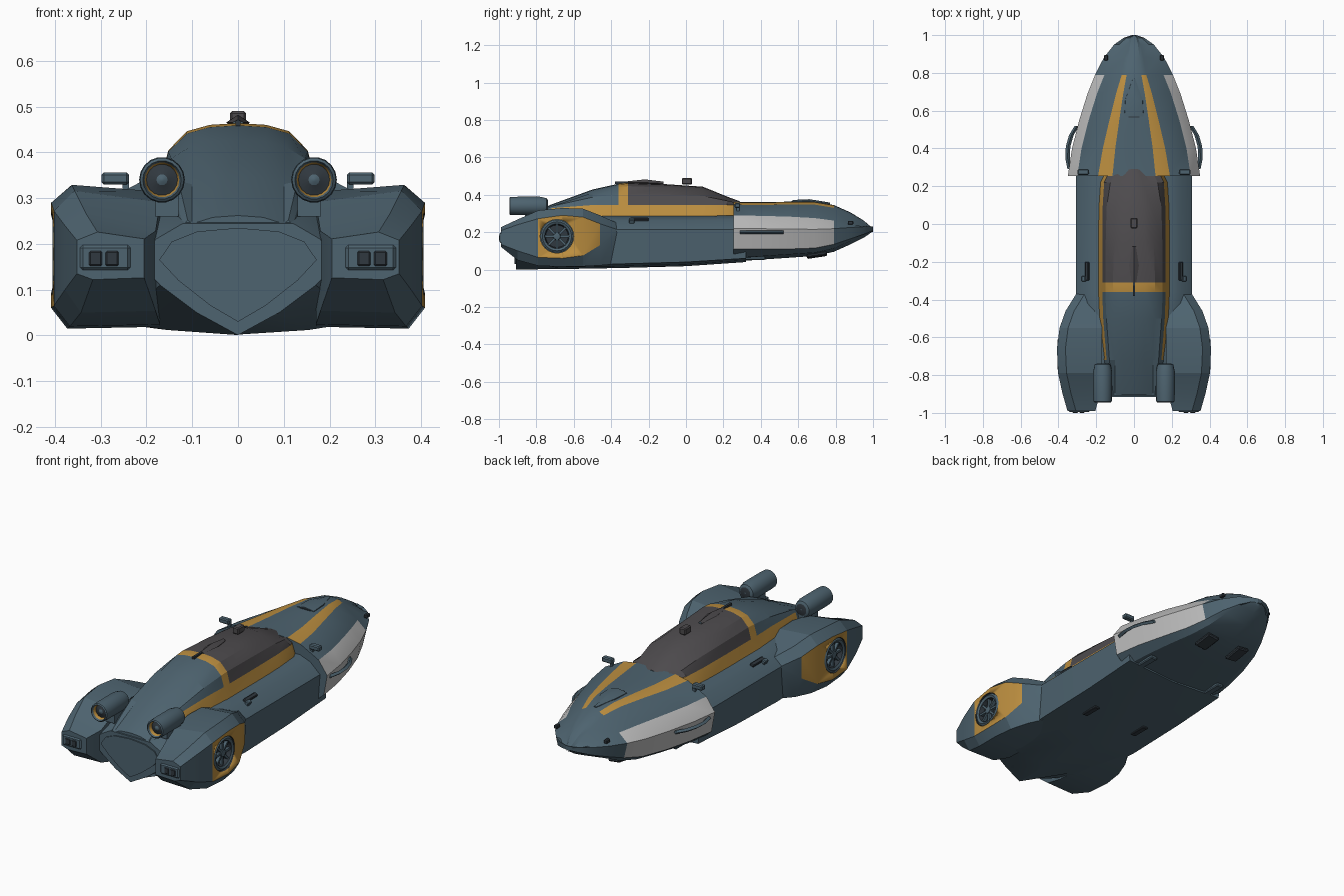
import bpy, bmesh
from math import cos, sin, pi, radians
from mathutils import Matrix, Vector, Euler

if "Cube" in bpy.data.objects:
    bpy.data.objects.remove(bpy.data.objects["Cube"])

def material(name, rgb):
    m = bpy.data.materials.new(name)
    m.diffuse_color = (*rgb, 1)
    m.use_nodes = True
    m.node_tree.nodes["Principled BSDF"].inputs["Base Color"].default_value = m.diffuse_color
    return m

MATS = [material("slate_paint", (0.075, 0.125, 0.16)), material("amber_paint", (0.50, 0.27, 0.05)),
        material("pale_panel", (0.50, 0.50, 0.50)), material("dark_glass", (0.075, 0.07, 0.075)),
        material("dark_metal", (0.03, 0.04, 0.05))]
SLATE, AMBER, PALE, GLASS, METAL = range(5)

def finish(name, bm, angle=25):
    bmesh.ops.recalc_face_normals(bm, faces=bm.faces)
    me = bpy.data.meshes.new(name)
    bm.to_mesh(me)
    bm.free()
    for m in MATS:
        me.materials.append(m)
    ob = bpy.data.objects.new(name, me)
    bpy.context.collection.objects.link(ob)
    bpy.ops.object.select_all(action='DESELECT')
    ob.select_set(True)
    bpy.context.view_layer.objects.active = ob
    bpy.ops.object.shade_smooth_by_angle(angle=radians(angle))
    return ob

def loft(name, secs, pick=lambda i, j: SLATE, sym=True, angle=25):
    """Skin cross-sections (y, [(x, z)...]); sym mirrors each half section into a ring."""
    bm = bmesh.new()
    n = len(secs[0][1])
    rings = []
    for y, half in secs:
        pts = half + [(-x, z) for x, z in half[-2:0:-1]] if sym else half
        rings.append([bm.verts.new((x, y, z)) for x, z in pts])
    k = len(rings[0])
    for i in range(len(rings) - 1):
        a, b = rings[i], rings[i + 1]
        for t in range(k):
            u = (t + 1) % k
            f = bm.faces.new((a[t], a[u], b[u], b[t]))
            j = t if not sym or t < n - 1 else 2 * n - 3 - t
            f.material_index = pick(i, j)
    bm.faces.new(rings[0])
    bm.faces.new(rings[-1])
    return finish(name, bm, angle)

def lathe(name, profile, centre, axis, mats, sides=18):
    """Revolve (radius, offset) points about the x or y axis."""
    bm = bmesh.new()
    rings = []
    for r, t in profile:
        ring = []
        for s in range(sides):
            c, d = r * cos(2 * pi * s / sides), r * sin(2 * pi * s / sides)
            ring.append(bm.verts.new(Vector(centre) + Vector((t, c, d) if axis == 'x' else (c, t, d))))
        rings.append(ring)
    for i in range(len(rings) - 1):
        for s in range(sides):
            u = (s + 1) % sides
            f = bm.faces.new((rings[i][s], rings[i][u], rings[i + 1][u], rings[i + 1][s]))
            f.material_index = mats[i]
    bm.faces.new(rings[0])
    bm.faces.new(rings[-1])
    return finish(name, bm, 35)

def box(name, loc, size, mat=SLATE, rot=(0, 0, 0), bevel=0.0):
    bm = bmesh.new()
    M = Matrix.Translation(loc) @ Euler(rot).to_matrix().to_4x4() @ Matrix.Diagonal((*size, 1))
    bmesh.ops.create_cube(bm, size=1, matrix=M)
    if bevel:
        bmesh.ops.bevel(bm, geom=bm.edges[:], offset=bevel, segments=1, affect='EDGES')
    for f in bm.faces:
        f.material_index = mat
    return finish(name, bm)

# Main hull tub with sloping shoulders, slab sides and shallow keel
def tub(y, zt, a, b, w, zl, zb):
    return (y, [(0, zt), (a, zt), (b, zt - .022), (w, .215), (w - .012, zl), (w * .55, zb + .01), (0, zb)])
loft("hull", [
    (-.91, [(0, .245), (.12, .245), (.18, .21), (.21, .15), (.17, .11), (.09, .05), (0, .001)]),
    tub(-.70, .30, .15, .22, .28, .03, .002), tub(-.36, .285, .19, .25, .308, .03, .008),
    tub(0, .285, .19, .25, .308, .04, .018), tub(.32, .29, .19, .25, .308, .06, .04)])

# Nose shell with flared rear edge and pale side panels
def nose(y, w, zt, a, zs, zl, zb):
    e = min(.05, w * .25)
    return (y, [(0, zt), (a * .6, zt - .002), (a, zt - .015), (w - e, zs), (w, (zs + zl) / 2 + .02),
                (w - e * .4, zl), (w * .78, zb + .018), (0, zb)])
def nose_paint(i, j):
    if j in (3, 4) and i < 4:
        return PALE
    return AMBER if j == 1 and i < 4 else SLATE
loft("nose_shell", [
    nose(.255, .35, .362, .19, .29, .11, .043), nose(.40, .328, .36, .165, .287, .11, .053),
    nose(.55, .29, .363, .13, .283, .11, .063), nose(.69, .246, .362, .095, .275, .115, .073),
    nose(.79, .206, .345, .065, .262, .135, .095), nose(.88, .16, .305, .05, .245, .165, .135),
    nose(.95, .105, .262, .035, .23, .188, .170), nose(.985, .055, .232, .02, .218, .202, .194),
    nose(1.0, .012, .214, .005, .212, .208, .205)], nose_paint)

# Cabin with wraparound glass, amber rails and sloping rear deck
def cabin(y, zt, a, b, c):
    zc = min(.345, zt - .02)
    return (y, [(0, zt), (a * .55, zt - .004), (a, zt - .018), (b, zc + .5 * (zt - zc)), (c, zc),
                (c + .025, zc - .075), (0, zc - .09)])
def cabin_paint(i, j):
    if j == 4:
        return AMBER if i < 7 else SLATE
    if i == 4:
        return AMBER if j < 4 else SLATE
    return GLASS if i < 4 and j < 4 else SLATE
loft("cabin", [cabin(.29, .364, .05, .09, .125), cabin(.22, .39, .08, .125, .158),
    cabin(.09, .443, .098, .145, .166), cabin(-.1, .456, .105, .15, .168),
    cabin(-.31, .464, .112, .152, .168), cabin(-.36, .459, .112, .152, .168),
    cabin(-.50, .428, .108, .146, .163), cabin(-.72, .348, .10, .13, .145),
    cabin(-.905, .262, .10, .11, .12)], cabin_paint)

# Roof fittings
box("roof_box", (0, .005, .472), (.036, .055, .036), GLASS, bevel=.005)
loft("roof_fin", [(-.31, [(0, .472), (.012, .465), (0, .45)]), (-.22, [(0, .482), (.026, .465), (0, .45)]),
    (-.12, [(0, .47), (.010, .46), (0, .44)])], lambda i, j: GLASS)
box("roof_antenna", (0, -.345, .464), (.012, .07, .012), METAL)

# Hood scoop and its recessed mouth
loft("hood_scoop", [(.57, [(0, .372), (.05, .364), (.055, .34), (0, .335)]),
    (.66, [(0, .376), (.045, .366), (.05, .34), (0, .335)]),
    (.77, [(0, .358), (.006, .352), (.006, .33), (0, .325)])])
box("scoop_mouth", (0, .568, .36), (.06, .006, .012), METAL)

# Tail shield plate
loft("tail_plate", [(y, [(0, .235), (.09, .227), (.145, .205), (.172, .165), (.13, .12), (.06, .065), (0, .03)])
    for y in (-.916, -.90)])

for s, side in ((1, "right"), (-1, "left")):
    # Rear fender, lofted then cut for the wheel
    def fend(y, xi, xo, zt, zu, zl, zb, drop=.015):
        return (y, [(s * x, z) for x, z in ((xi, zt - drop), (xo - .045, zt), (xo, zu), (xo, zl),
                                            (xo - .035, zb), (xi, zb + .004))])
    fender = loft(side + "_fender", [
        fend(-.37, .17, .306, .25, .215, .195, .03), fend(-.46, .17, .362, .29, .245, .13, .022),
        fend(-.55, .17, .394, .325, .28, .075, .017), fend(-.66, .17, .408, .329, .29, .06, .015),
        fend(-.79, .17, .402, .316, .272, .065, .02, .025), fend(-.90, .18, .378, .268, .24, .10, .05, .04),
        fend(-.99, .205, .352, .226, .208, .135, .122)],
        lambda i, j: AMBER if j == 2 and i in (1, 2, 3) else SLATE, sym=False, angle=15)
    cutter = lathe(side + "_wheel_cutter", [(.09, -.045), (.09, .06)], (s * .405, -.69, .178), 'x', [METAL], 24)
    cutter.hide_render = True
    mod = fender.modifiers.new("wheel_well", 'BOOLEAN')
    mod.object, mod.operation, mod.solver = cutter, 'DIFFERENCE', 'EXACT'
    bpy.context.view_layer.objects.active = fender
    bpy.ops.object.modifier_apply(modifier="wheel_well")
    bpy.data.objects.remove(cutter)

    # Wheel with rim, hub and spokes
    prof = [(.088, -.05), (.088, -.008), (.078, 0), (.066, -.006), (.06, -.03), (.022, -.03), (.018, -.008), (.004, -.006)]
    lathe(side + "_wheel", [(r, s * t) for r, t in prof], (s * .405, -.69, .178), 'x',
          [SLATE, SLATE, SLATE, METAL, METAL, SLATE, SLATE], 24)
    for k in range(8):
        a = k * pi / 4
        box(f"{side}_spoke_{k + 1}", (s * .385, -.69 + .042 * cos(a), .178 + .042 * sin(a)),
            (.016, .05, .011), SLATE, (a, 0, 0))

    # Thruster pod with shallow exhaust, and its mount
    lathe(side + "_pod", [(.004, -.93), (.012, -.925), (.034, -.918), (.038, -.935), (.042, -.945), (.048, -.94), (.05, -.90),
          (.05, -.78), (.042, -.745), (.03, -.738), (.004, -.738)], (s * .166, 0, .34), 'y',
          [SLATE, METAL, AMBER, SLATE, SLATE, SLATE, SLATE, SLATE, SLATE, METAL])
    box(side + "_pod_mount", (s * .155, -.80, .285), (.05, .12, .05))

    # Tail lamps on the fender tip
    box(side + "_lamp_frame", (s * .29, -.985, .17), (.11, .022, .055), SLATE, bevel=.006)
    for k, x in enumerate((.275, .311)):
        box(f"{side}_lamp_{k + 1}", (s * x, -.993, .168), (.03, .013, .034), METAL, bevel=.004)

    # Mirror, door latch, nose grab rail and nose lamp
    box(side + "_mirror", (s * .268, .275, .343), (.06, .03, .026), SLATE, bevel=.005)
    box(side + "_mirror_stalk", (s * .245, .278, .315), (.014, .014, .05))
    box(side + "_door_latch", (s * .248, -.25, .268), (.022, .10, .016), METAL, (0, s * .5, 0), .004)
    box(side + "_door_latch_knob", (s * .262, -.29, .258), (.022, .03, .03), SLATE, (0, s * .5, 0), .004)
    loft(side + "_grab_rail", [(y, [(s * (x + dx), .2 + dz) for dx, dz in ((0, .01), (.012, 0), (0, -.01), (-.012, 0))])
        for y, x in ((.29, .34), (.35, .352), (.41, .349), (.47, .332), (.52, .302))], sym=False)
    box(side + "_nose_lamp", (s * .148, .88, .25), (.02, .03, .02), METAL, bevel=.004)

    # Underside intake and vents
    box(side + "_belly_intake", (s * .10, .70, .078), (.07, .11, .02), METAL, (.15, s * -.12, 0), .006)
    box(side + "_belly_step", (s * .22, .37, .062), (.04, .11, .02), SLATE, bevel=.005)
    box(side + "_belly_vent", (s * .16, -.15, .022), (.03, .10, .014), METAL, bevel=.003)
